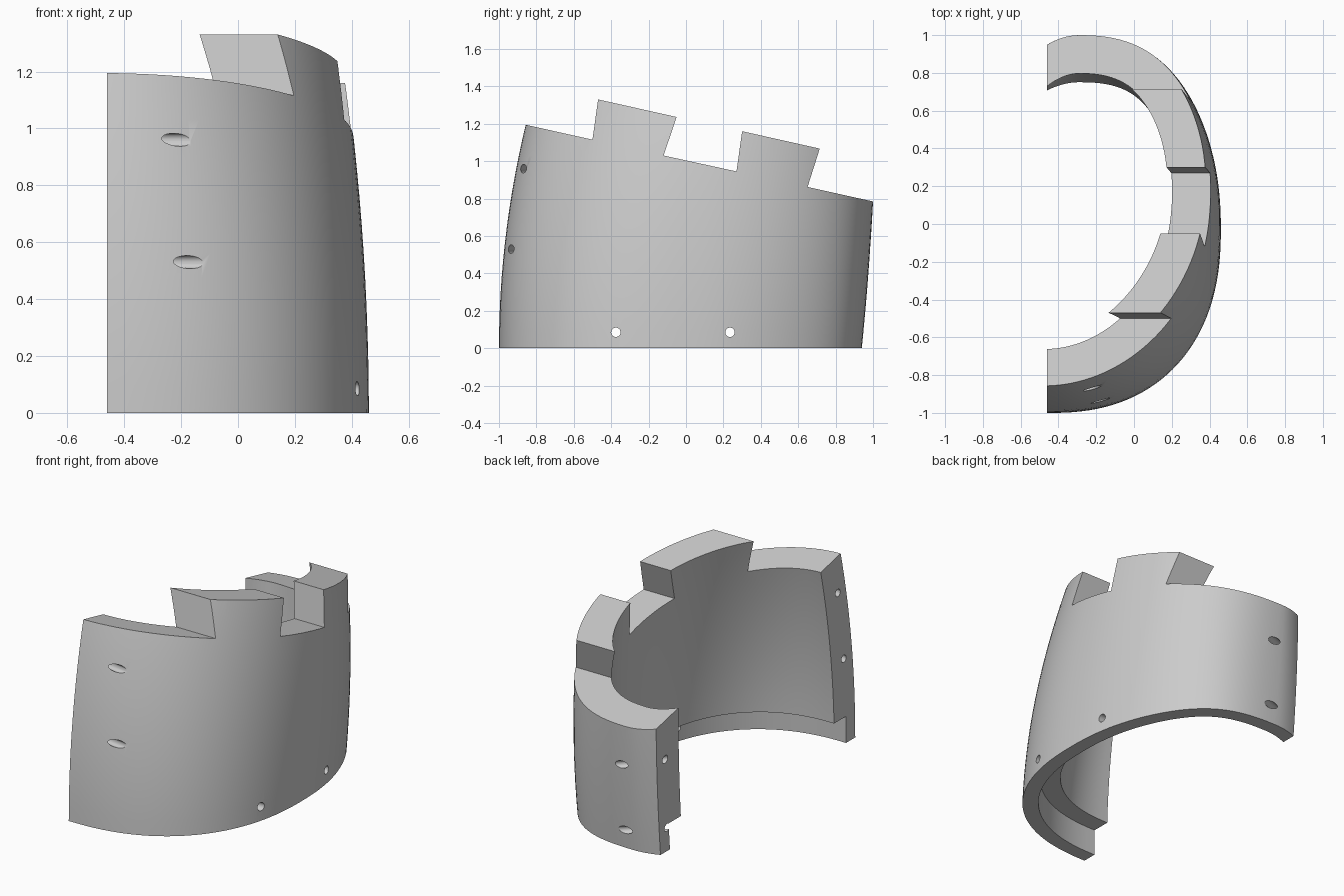
import bpy, bmesh, math
from mathutils import Vector

if "Cube" in bpy.data.objects:
    bpy.data.objects.remove(bpy.data.objects["Cube"])

CUT_X = -0.46      # flat end plane of the half ring
WALL, LIP = 0.205, 0.09
STEP_Z, TALL = 0.165, 1.5
SEGMENTS, LEVELS = 72, 16

grey = bpy.data.materials.new("light_grey")
grey.use_nodes = True
grey.diffuse_color = (0.6, 0.6, 0.6, 1)
grey.node_tree.nodes["Principled BSDF"].inputs["Base Color"].default_value = grey.diffuse_color


def make_object(name, bm):
    bmesh.ops.recalc_face_normals(bm, faces=bm.faces)
    mesh = bpy.data.meshes.new(name)
    bm.to_mesh(mesh)
    bm.free()
    mesh.materials.append(grey)
    obj = bpy.data.objects.new(name, mesh)
    bpy.context.collection.objects.link(obj)
    return obj


def oval(t, z, inset):
    """Leaning, tapering squarish oval; the back end curls in more tightly."""
    cx, cy = -0.44 + 0.03 * z, -0.03 + 0.05 * z + 0.035 * z * z
    a = 0.46 - 0.06 * z * z - cx - inset
    b = 0.97 + 0.05 * z - 0.065 * z * z - inset
    power = 2 / (2.3 - 0.17 * z * z)
    c, s = math.cos(t), math.sin(t)
    if c < 0 and s > 0:
        a *= 0.5
    x = cx + math.copysign(a * abs(c) ** power, c) + 0.065 * z * s
    if s > 0:
        x += (0.15 - 0.09 * z) * s ** 4
    return x, cy + math.copysign(b * abs(s) ** power, s), z


def end_angle(sign, z, inset):
    """Angle at which the oval meets the flat end plane."""
    near, far = math.pi / 4, math.pi
    for _ in range(40):
        mid = (near + far) / 2
        if oval(sign * mid, z, inset)[0] > CUT_X:
            near = mid
        else:
            far = mid
    return sign * near


def arc(z, inset):
    start, end = end_angle(-1, z, inset), end_angle(1, z, inset)
    return [oval(start + (end - start) * i / SEGMENTS, z, inset) for i in range(SEGMENTS + 1)]


# Wall: outer skin up, inner skin down, rebate along the bottom inside
heights = [TALL * i / LEVELS for i in range(LEVELS + 1)]
section = [(z, 0) for z in heights]
section += [(z, WALL) for z in reversed(heights) if z > STEP_Z + 0.01]
section += [(STEP_Z, WALL), (STEP_Z, LIP), (0, LIP)]
bm = bmesh.new()
rows = [[bm.verts.new(p) for p in arc(z, inset)] for z, inset in section]
for r, row in enumerate(rows):
    after = rows[(r + 1) % len(rows)]
    for i in range(SEGMENTS):
        bm.faces.new((row[i], row[i + 1], after[i + 1], after[i]))
for end in (0, SEGMENTS):
    bm.faces.new([row[end] for row in rows])
wall = make_object("notched_wall", bm)


# Cutter that leaves the sloping rim with two dovetail teeth
def rim_cutter():
    rim = [(-1.3, 1.293), (-0.5, 1.115), (-0.47, 1.33), (-0.05, 1.236), (-0.12, 1.03),
           (0.27, 0.945), (0.3, 1.16), (0.715, 1.067), (0.65, 0.862), (1.3, 0.718),
           (1.3, 2), (-1.3, 2)]
    bm = bmesh.new()
    face = bm.faces.new([bm.verts.new((-1, y, z)) for y, z in rim])
    ext = bmesh.ops.extrude_face_region(bm, geom=[face])
    moved = [g for g in ext["geom"] if isinstance(g, bmesh.types.BMVert)]
    bmesh.ops.translate(bm, vec=(2, 0, 0), verts=moved)
    return make_object("rim_cutter", bm)


# Round hole cutter running through both given points
def hole_cutter(start, end, radius=0.023):
    start, end = Vector(start), Vector(end)
    axis = end - start
    bm = bmesh.new()
    bmesh.ops.create_cone(bm, cap_ends=True, segments=24, radius1=radius,
                          radius2=radius, depth=axis.length + 0.4)
    obj = make_object("hole_cutter", bm)
    obj.matrix_world = axis.to_track_quat("Z", "Y").to_matrix().to_4x4()
    obj.location = (start + end) / 2
    return obj


cutters = [rim_cutter()]
# Side holes near the base
for y in (-0.375, 0.235):
    cutters.append(hole_cutter((0.2, y, 0.085), (0.6, y, 0.085), 0.025))
# Slanted holes from the flat ends out through the skin
for end_y, end_z, skin_x, skin_y, skin_z in (
        (-0.83, 0.96, -0.22, -0.868, 0.96), (-0.888, 0.53, -0.19, -0.932, 0.53),
        (0.862, 0.575, -0.28, 0.965, 0.54), (0.842, 0.145, -0.28, 0.935, 0.12)):
    cutters.append(hole_cutter((CUT_X, end_y, end_z), (skin_x, skin_y, skin_z)))

bpy.ops.object.select_all(action="DESELECT")
bpy.context.view_layer.objects.active = wall
wall.select_set(True)
for cutter in cutters:
    cutter.hide_render = True
    mod = wall.modifiers.new("cut", "BOOLEAN")
    mod.operation, mod.solver, mod.object = "DIFFERENCE", "EXACT", cutter
    bpy.context.view_layer.update()
    bpy.ops.object.modifier_apply(modifier=mod.name)
    bpy.data.objects.remove(cutter)

bpy.ops.object.shade_smooth_by_angle(angle=math.radians(30))
